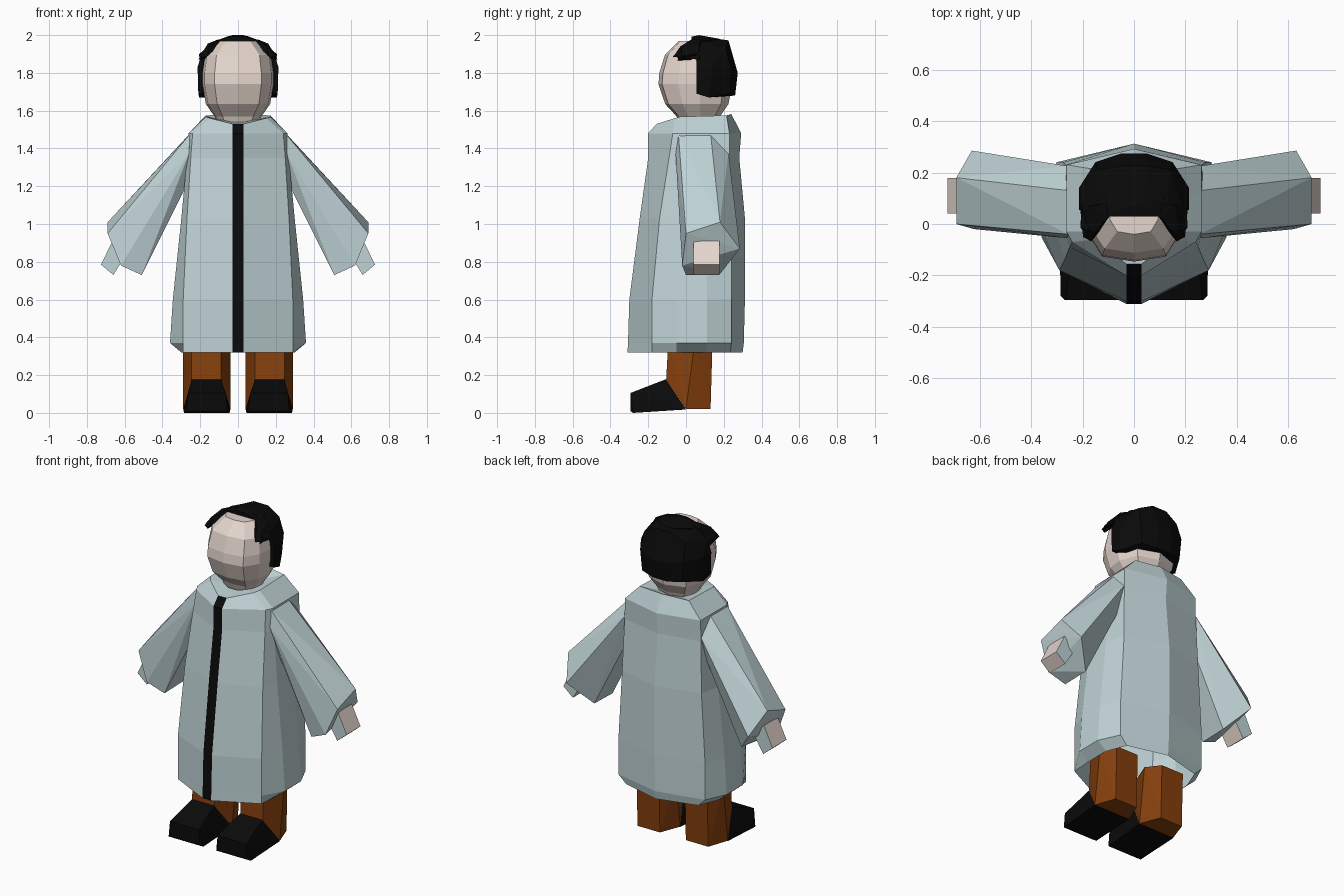
import bpy, bmesh


def material(name, rgb):
    m = bpy.data.materials.new(name)
    m.diffuse_color = (*rgb, 1)
    return m


COAT = material("pale_blue_grey", (0.53, 0.655, 0.675))
BLACK = material("black", (0.003, 0.003, 0.003))
SKIN = material("skin", (0.78, 0.67, 0.61))
BROWN = material("brown", (0.235, 0.05, 0.004))


def finish(bm, name, mats):
    bmesh.ops.recalc_face_normals(bm, faces=bm.faces)
    me = bpy.data.meshes.new(name)
    bm.to_mesh(me)
    bm.free()
    for m in mats:
        me.materials.append(m)
    ob = bpy.data.objects.new(name, me)
    bpy.context.collection.objects.link(ob)
    return ob


def hull(name, pts, mats, side=1, rule=None):
    """Flat-faced convex solid, optionally mirrored in x."""
    bm = bmesh.new()
    vs = [bm.verts.new((side * x, y, z)) for x, y, z in pts]
    res = bmesh.ops.convex_hull(bm, input=vs)
    junk = {v for v in res["geom_interior"] if isinstance(v, bmesh.types.BMVert)}
    bmesh.ops.delete(bm, geom=list(junk), context='VERTS')
    bmesh.ops.dissolve_limit(bm, angle_limit=0.03, verts=bm.verts, edges=bm.edges)
    bmesh.ops.recalc_face_normals(bm, faces=bm.faces)
    if rule:
        for f in bm.faces:
            f.material_index = rule(f)
    return finish(bm, name, mats)


def loft(name, half_rings, mats, caps=(False, False), rule=None):
    """Skin rings given as right halves, front to back; x = 0 points are not doubled."""
    bm = bmesh.new()
    rings = []
    for half in half_rings:
        left = [(-x, y, z) for x, y, z in reversed(half) if x > 0]
        rings.append([bm.verts.new(p) for p in half + left])
    n = len(rings[0])
    for a, b in zip(rings, rings[1:]):
        for i in range(n):
            j = (i + 1) % n
            f = bm.faces.new((a[i], a[j], b[j], b[i]))
            if rule:
                f.material_index = rule(f)
    for ring, cap in zip((rings[0], rings[-1]), caps):
        if cap:
            bm.faces.new(ring)
    return finish(bm, name, mats)


# Coat: z, front y, front corner x/y, side x, side front y, rear corner x/y, back y
coat_rows = [
    (0.32, -0.310, 0.29, -0.18, 0.300, -0.05, 0.25, 0.235, 0.300),
    (0.37, -0.307, 0.29, -0.18, 0.360, -0.05, 0.30, 0.240, 0.306),
    (0.60, -0.300, 0.29, -0.18, 0.345, -0.05, 0.30, 0.240, 0.312),
    (1.03, -0.245, 0.27, -0.14, 0.300, -0.04, 0.275, 0.240, 0.312),
    (1.35, -0.200, 0.25, -0.09, 0.270, -0.03, 0.265, 0.230, 0.282),
    (1.48, -0.200, 0.24, -0.07, 0.262, -0.03, 0.262, 0.230, 0.292),
]
coat_rings = [[(0.03, fy, z), (cx, cy, z), (sx, sy, z), (sx, 0.11, z),
               (rx, ry, z), (0, by, z)]
              for z, fy, cx, cy, sx, sy, rx, ry, by in coat_rows]
# Sloping collar and the inner neck edge
coat_rings.append([(0.03, -0.155, 1.53), (0.15, -0.06, 1.56), (0.17, -0.03, 1.568),
                   (0.17, 0.11, 1.572), (0.17, 0.215, 1.575), (0, 0.24, 1.582)])
coat_rings.append([(0.03, -0.05, 1.54), (0.08, -0.03, 1.55), (0.10, 0.0, 1.55),
                   (0.10, 0.09, 1.55), (0.08, 0.15, 1.55), (0, 0.17, 1.55)])
loft("coat", coat_rings, [COAT, BLACK],
     rule=lambda f: int(max(abs(v.co.x) for v in f.verts) < 0.031
                        and f.calc_center_median().y < -0.12))

# Head: z, half width, front y, back y
head_rows = [(1.52, 0.10, -0.03, 0.16), (1.57, 0.125, -0.05, 0.18),
             (1.635, 0.17, -0.11, 0.225), (1.74, 0.19, -0.146, 0.245),
             (1.80, 0.19, -0.141, 0.245), (1.895, 0.175, -0.112, 0.22),
             (1.968, 0.10, -0.04, 0.17)]
head_rings = []
for z, w, f, b in head_rows:
    d = b - f
    head_rings.append([(0, f, z), (0.65 * w, f + 0.05 * d, z), (0.93 * w, f + 0.27 * d, z),
                       (w, f + 0.55 * d, z), (0.75 * w, f + 0.88 * d, z), (0, b, z)])
loft("head", head_rings, [SKIN], caps=(True, True))

# Hair: back mass, then crown and side tufts
hair = []
for x, y, z in [(0.21, 0.055, 1.69), (0.205, 0.12, 1.67), (0.14, 0.235, 1.69),
                (0.05, 0.26, 1.68), (0.214, 0.055, 1.83), (0.214, 0.14, 1.83),
                (0.15, 0.24, 1.82), (0.05, 0.274, 1.80), (0.19, 0.06, 1.91),
                (0.14, 0.21, 1.93), (0.05, 0.225, 1.972), (0.13, 0.06, 1.965),
                (0.05, 0.06, 1.995)]:
    hair += [(x, y, z), (-x, y, z)]
hull("hair_back", hair, [BLACK])
crown = []
for x, y, z in [(0.09, 0.03, 1.955), (0.03, 0.03, 1.992), (0.10, 0.03, 1.975),
                (0.03, 0.07, 2.0), (0.12, 0.1, 1.97), (0.05, 0.18, 1.98),
                (0.08, 0.12, 1.90)]:
    crown += [(x, y, z), (-x, y, z)]
hull("hair_crown", crown, [BLACK])

for s, side in ((1, "right"), (-1, "left")):
    hull(side + "_hair_tuft",
         [(0.09, 0.03, 1.955), (0.10, 0.03, 1.978), (0.15, -0.03, 1.94),
          (0.165, -0.068, 1.885), (0.198, -0.05, 1.885), (0.175, -0.02, 1.93),
          (0.21, 0.07, 1.87), (0.18, 0.07, 1.87), (0.16, 0.07, 1.955),
          (0.11, 0.08, 1.975)], [BLACK], s)
    # Ragged lock ends beside the temples
    hull(side + "_hair_lock",
         [(0.17, -0.03, 1.93), (0.208, -0.015, 1.89), (0.18, -0.045, 1.865),
          (0.205, 0.06, 1.90), (0.18, 0.03, 1.87)], [BLACK], s)

    # Flared six-sided sleeve
    hull(side + "_sleeve",
         [(0.255, -0.04, 1.475), (0.255, 0.13, 1.478), (0.255, 0.225, 1.38),
          (0.26, 0.18, 1.23), (0.26, 0.0, 1.23), (0.26, -0.055, 1.37),
          (0.69, 0.0, 0.95), (0.69, 0.18, 1.01), (0.63, 0.285, 0.87),
          (0.51, 0.18, 0.735), (0.51, 0.0, 0.73), (0.62, -0.02, 0.78)], [COAT], s)

    # Hand: skin on the outside and tip, sleeve colour on front and back
    hull(side + "_hand",
         [(x, y, z) for y in (0.04, 0.178)
          for x, z in ((0.665, 0.91), (0.725, 0.785), (0.66, 0.73), (0.58, 0.86))],
         [SKIN, COAT], s,
         rule=lambda f: int(abs(f.normal.y) > 0.7))

    # Trouser leg
    hull(side + "_leg",
         [(0.09, -0.095, 0.36), (0.245, -0.095, 0.36), (0.04, 0.045, 0.37),
          (0.29, 0.045, 0.37), (0.09, 0.14, 0.36), (0.245, 0.14, 0.36),
          (0.09, -0.105, 0.175), (0.245, -0.105, 0.175), (0.04, 0.0, 0.02),
          (0.29, 0.0, 0.02), (0.09, 0.13, 0.02), (0.245, 0.13, 0.02)], [BROWN], s)

    # Wedge shoe
    hull(side + "_shoe",
         [(0.045, -0.28, 0.0), (0.285, -0.28, 0.0), (0.06, -0.295, 0.01),
          (0.27, -0.295, 0.01), (0.065, -0.295, 0.105), (0.265, -0.295, 0.105),
          (0.09, -0.107, 0.178), (0.245, -0.107, 0.178),
          (0.04, 0.0, 0.018), (0.29, 0.0, 0.018)], [BLACK], s)
